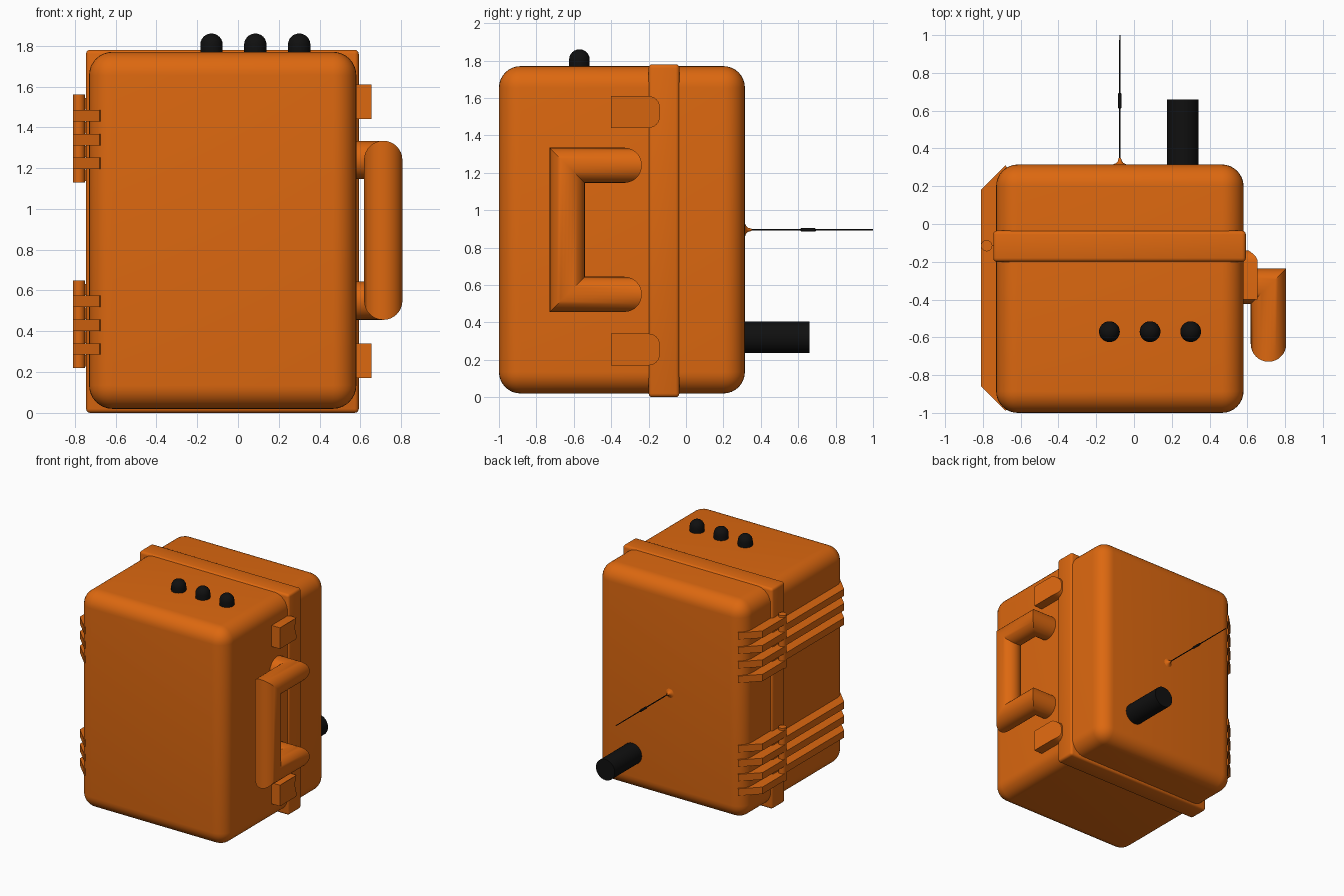
import bpy, bmesh, math
from mathutils import Vector, Matrix

if "Cube" in bpy.data.objects:
    bpy.data.objects.remove(bpy.data.objects["Cube"])


def material(name, rgb):
    m = bpy.data.materials.new(name)
    m.diffuse_color = (*rgb, 1)
    m.use_nodes = True
    m.node_tree.nodes["Principled BSDF"].inputs["Base Color"].default_value = m.diffuse_color
    return m


ORANGE = material("orange plastic", (0.72, 0.138, 0.005))
BLACK = material("black rubber", (0.005, 0.005, 0.005))


def finish(name, bm, mat, smooth=True):
    bmesh.ops.recalc_face_normals(bm, faces=bm.faces)
    me = bpy.data.meshes.new(name)
    bm.to_mesh(me)
    bm.free()
    me.materials.append(mat)
    ob = bpy.data.objects.new(name, me)
    bpy.context.collection.objects.link(ob)
    if smooth:
        bpy.ops.object.select_all(action='DESELECT')
        ob.select_set(True)
        bpy.context.view_layer.objects.active = ob
        bpy.ops.object.shade_smooth_by_angle(angle=math.radians(35))
    return ob


def box(name, lo, hi, radius, segments):
    bm = bmesh.new()
    lo, hi = Vector(lo), Vector(hi)
    bmesh.ops.create_cube(bm, size=1)
    bmesh.ops.scale(bm, vec=hi - lo, verts=bm.verts)
    bmesh.ops.translate(bm, vec=(lo + hi) / 2, verts=bm.verts)
    bmesh.ops.bevel(bm, geom=bm.edges[:], offset=radius, segments=segments,
                    profile=0.5, affect='EDGES')
    return finish(name, bm, ORANGE)


def prism(name, pts, offset):
    """Closed outline of 3D points, extruded by offset."""
    bm = bmesh.new()
    f = bm.faces.new([bm.verts.new(p) for p in pts])
    r = bmesh.ops.extrude_face_region(bm, geom=[f], use_keep_orig=True)
    bmesh.ops.translate(bm, vec=offset,
                        verts=[g for g in r["geom"] if isinstance(g, bmesh.types.BMVert)])
    return finish(name, bm, ORANGE)


def lathe(name, profile, place, mat, n=32):
    """Spin (radius, height) points round local z, then place."""
    bm = bmesh.new()
    rings = [[bm.verts.new((max(r, 1e-5) * math.cos(math.tau * i / n),
                            max(r, 1e-5) * math.sin(math.tau * i / n), h))
              for i in range(n)] for r, h in profile]
    for a, b in zip(rings, rings[1:]):
        for i in range(n):
            bm.faces.new((a[i], a[(i + 1) % n], b[(i + 1) % n], b[i]))
    bm.faces.new(rings[0])
    bm.faces.new(rings[-1])
    bm.transform(place)
    return finish(name, bm, mat)


def tube(name, path, radius, mat, n=32):
    """Round tube with mitred corners."""
    path = [Vector(p) for p in path]
    d = [(b - a).normalized() for a, b in zip(path, path[1:])]
    u = Vector((0, 0, 1))
    v = d[0].cross(u)
    ring = [path[0] + radius * (u * math.cos(math.tau * i / n) + v * math.sin(math.tau * i / n))
            for i in range(n)]
    bm = bmesh.new()
    rings = [[bm.verts.new(p) for p in ring]]
    for k in range(1, len(path)):
        plane = d[k - 1] + d[k] if k < len(d) else d[-1]
        ring = [p + d[k - 1] * ((path[k] - p).dot(plane) / d[k - 1].dot(plane)) for p in ring]
        rings.append([bm.verts.new(p) for p in ring])
    for a, b in zip(rings, rings[1:]):
        for i in range(n):
            bm.faces.new((a[i], a[(i + 1) % n], b[(i + 1) % n], b[i]))
    bm.faces.new(rings[0])
    bm.faces.new(rings[-1])
    return finish(name, bm, mat)


# Case shell and the raised rim round the seam
box("case_body", (-0.73, -1.0, 0.02), (0.58, 0.315, 1.77), 0.115, 8)
box("seam_rim", (-0.745, -0.2, 0.0), (0.592, -0.035, 1.78), 0.02, 3)

# Carrying handle
hx, hy, top, bottom = 0.712, -0.635, 1.24, 0.55
tube("carry_handle", [(0.56, -0.33, top), (hx, -0.33, top), (hx, hy, top),
                      (hx, hy, bottom), (hx, -0.33, bottom), (0.56, -0.33, bottom)],
     0.094, ORANGE)

# Latches: rounded-end plates with the outer front corner curved
for label, z0 in (("lower", 0.17), ("upper", 1.44)):
    r, w = 0.06, 0.17
    pts = [(0.56, -0.40, z0)]
    for cz, a0 in ((z0 + r, -90), (z0 + w - r, 0)):
        for i in range(7):
            a = math.radians(a0 + 15 * i)
            pts.append((0.56, -0.20 + r * math.cos(a), cz + r * math.sin(a)))
    pts.append((0.56, -0.40, z0 + w))
    latch = prism(label + "_latch", pts, (0.095, 0, 0))
    for v in latch.data.vertices:
        if v.co.x > 0.6 and v.co.y > -0.2:
            v.co.x -= 0.05 * ((v.co.y + 0.2) / r) ** 2

# Hinges: pin plus interleaved ribs wrapping on to the front and back halves
for label, z0 in (("lower", 0.22), ("upper", 1.13)):
    lathe(label + "_hinge_pin", [(0.03, 0), (0.03, 0.43)],
          Matrix.Translation((-0.78, -0.115, z0)), ORANGE, 20)
    for k in range(7):
        z = z0 + 0.007 + 0.0583 * k
        if k % 2:
            out = [(-0.7, -0.115), (-0.81, -0.115), (-0.81, -0.86), (-0.68, -0.99), (-0.66, -0.96)]
        else:
            out = [(-0.7, -0.115), (-0.81, -0.115), (-0.81, 0.18), (-0.68, 0.31), (-0.66, 0.28)]
        prism(f"{label}_hinge_rib_{k + 1}", [(x, y, z) for x, y in out], (0, 0, 0.056))

# Domed buttons on top
dome = [(0.055, 0), (0.055, 0.04)] + [
    (0.055 * math.cos(math.radians(a)), 0.04 + 0.055 * math.sin(math.radians(a)))
    for a in range(15, 91, 15)]
for i, x in enumerate((-0.13, 0.085, 0.30)):
    lathe(f"button_{i + 1}", dome, Matrix.Translation((x, -0.57, 1.765)), BLACK)

# Back fittings, spun round the y axis
turn = Matrix.Rotation(math.radians(-90), 4, 'X')
lathe("stub_antenna", [(0.084, 0), (0.084, 0.36)],
      Matrix.Translation((0.258, 0.30, 0.32)) @ turn, BLACK)
whip = Matrix.Translation((-0.075, 0.30, 0.895)) @ turn
lathe("whip_base", [(0.036, 0), (0.036, 0.015), (0.02, 0.022), (0.011, 0.032), (0.006, 0.05)],
      whip, ORANGE, 20)
lathe("whip_antenna", [(0.004, 0), (0.004, 0.31), (0.009, 0.315), (0.009, 0.39),
                       (0.004, 0.395), (0.003, 0.70)], whip, BLACK, 12)
